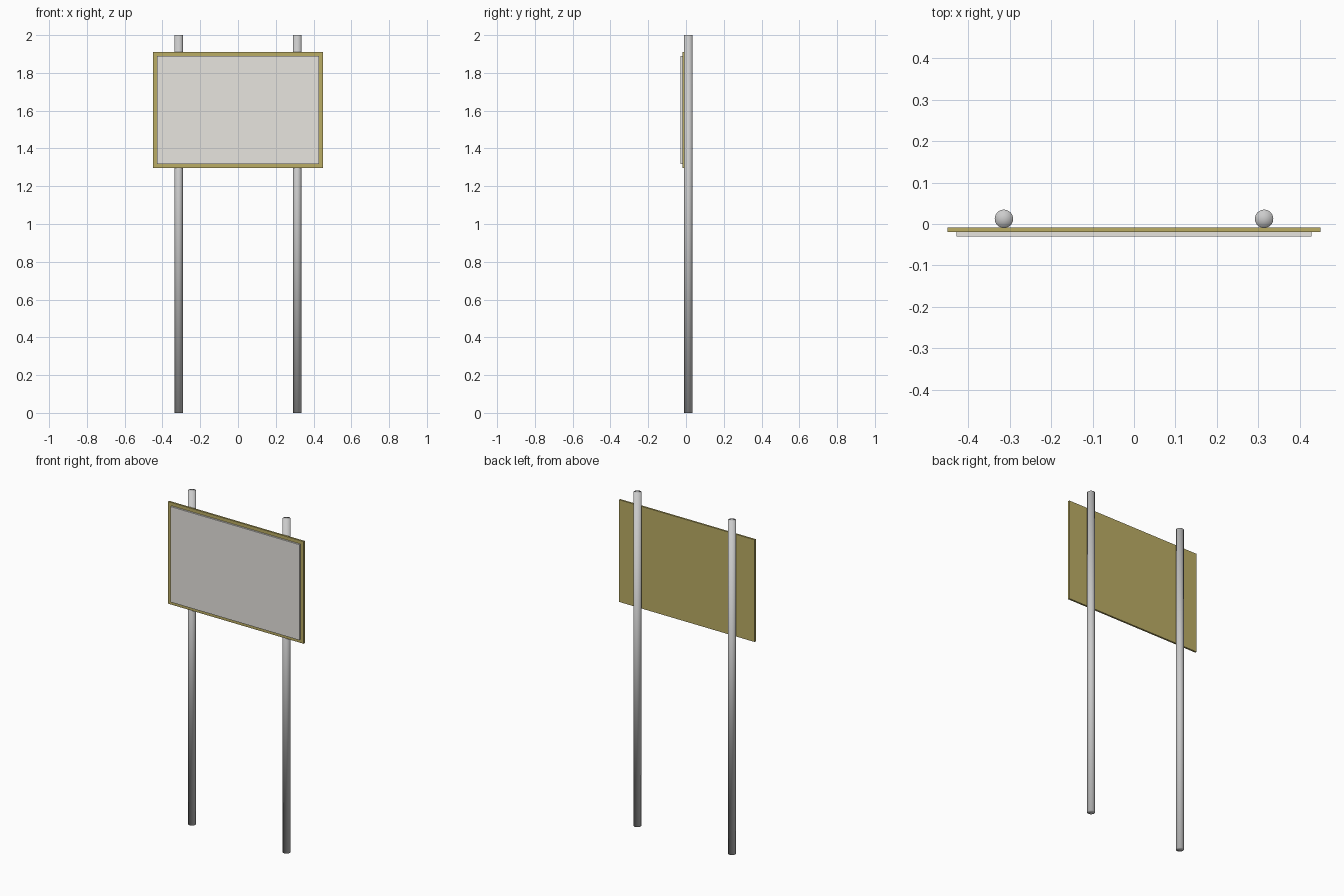
import bpy

if "Cube" in bpy.data.objects:
    bpy.data.objects.remove(bpy.data.objects["Cube"])


def paint(obj, name, rgba):
    mat = bpy.data.materials.new(name)
    mat.diffuse_color = rgba
    mat.use_nodes = True
    mat.node_tree.nodes["Principled BSDF"].inputs["Base Color"].default_value = mat.diffuse_color
    obj.data.materials.append(mat)


def box(name, x, y, z):
    """Axis-aligned box from (min, max) ranges."""
    bpy.ops.mesh.primitive_cube_add(size=1)
    obj = bpy.context.object
    obj.name = name
    obj.location = [(a + b) / 2 for a, b in (x, y, z)]
    obj.scale = [b - a for a, b in (x, y, z)]
    bpy.ops.object.transform_apply(location=False, rotation=False, scale=True)
    return obj


# Two round posts, smooth shaded over the flat caps
for side, sx in (("left", -1), ("right", 1)):
    bpy.ops.mesh.primitive_cylinder_add(
        vertices=32, radius=0.0222, depth=2, end_fill_type='TRIFAN',
        location=(sx * 0.314, 0.0125, 1))
    post = bpy.context.object
    post.name = f"{side}_post"
    bpy.ops.object.shade_smooth()

# Backing board, whose rim shows as a border around the face
board = box("backing_board", (-0.45, 0.45), (-0.0195, -0.0085), (1.297, 1.91))
paint(board, "board_yellow", (0.50, 0.42, 0.13, 1))

# Pale sign face, standing proud of the board
face = box("sign_face", (-0.428, 0.428), (-0.03, -0.0195), (1.317, 1.89))
paint(face, "face_pale", (0.80, 0.78, 0.74, 1))
